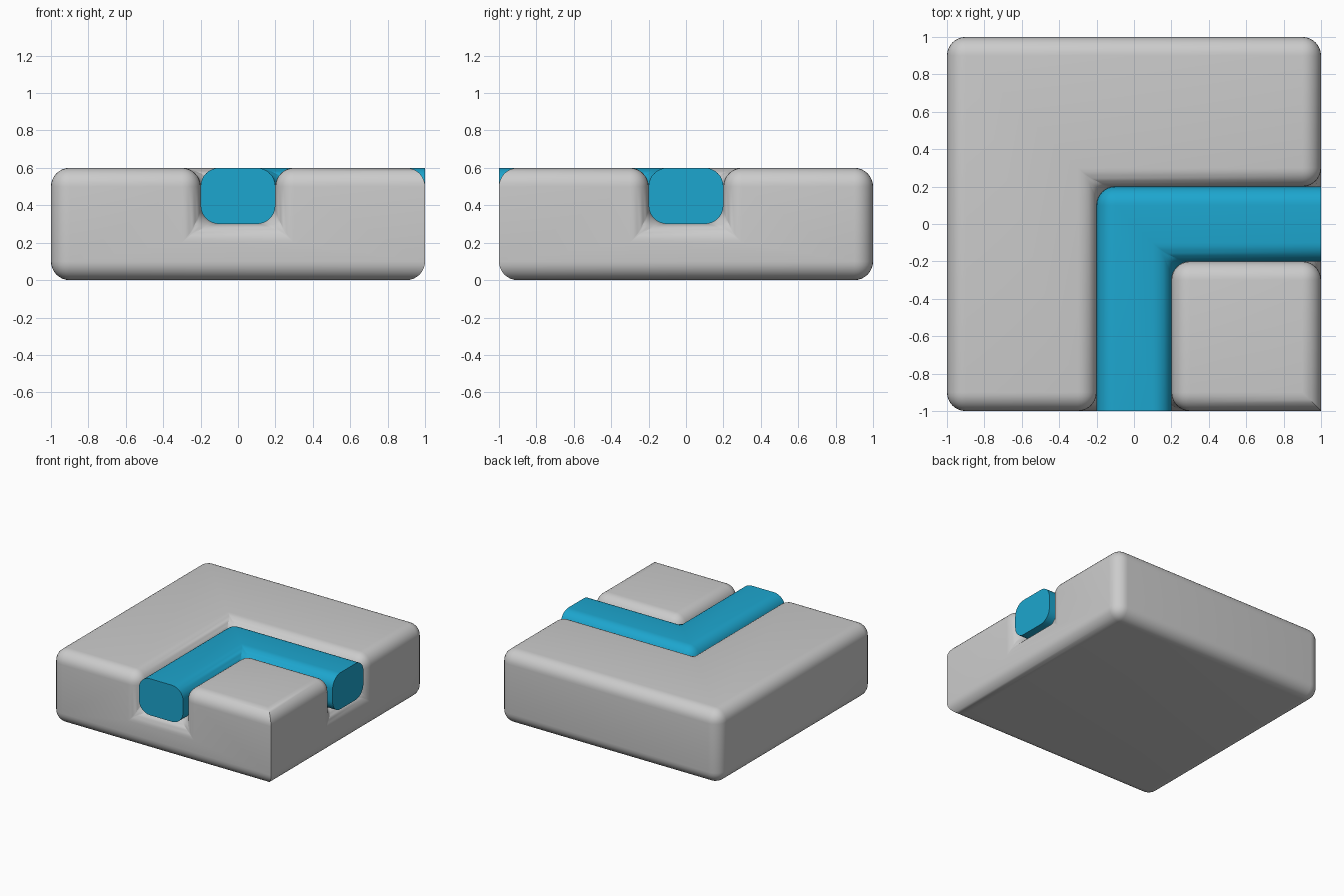
import bpy, bmesh
from mathutils import Vector

if "Cube" in bpy.data.objects:
    bpy.data.objects.remove(bpy.data.objects["Cube"])

W, H, FLOOR, R, SEG = 0.2, 0.6, 0.3, 0.1, 8

# Plan outlines: channel, block around it, and the small corner island
CHANNEL = [(-W, -1), (W, -1), (W, -W), (1, -W), (1, W), (-W, W)]
AROUND = [(-1, -1), (-W, -1), (-W, W), (1, W), (1, 1), (-1, 1)]
ISLAND = [(W, -1), (1, -1), (1, -W), (W, -W)]


def flat(outline, z):
    return [(x, y, z) for x, y in outline]


def wall(a, b, z0, z1):
    return [(*a, z0), (*b, z0), (*b, z1), (*a, z1)]


def build(name, faces, keep_sharp, color=None):
    """Weld the faces into a solid and round every edge not kept sharp."""
    bm = bmesh.new()
    for pts in faces:
        bm.faces.new([bm.verts.new(p) for p in pts])
    bmesh.ops.remove_doubles(bm, verts=bm.verts[:], dist=1e-4)
    bmesh.ops.recalc_face_normals(bm, faces=bm.faces[:])
    edges = [e for e in bm.edges if not keep_sharp(e.verts[0].co, e.verts[1].co)]
    bmesh.ops.bevel(bm, geom=edges, offset=R, offset_type='OFFSET', segments=SEG,
                    profile=0.5, affect='EDGES', clamp_overlap=False)
    bmesh.ops.recalc_face_normals(bm, faces=bm.faces[:])
    mesh = bpy.data.meshes.new(name)
    bm.to_mesh(mesh)
    bm.free()
    ob = bpy.data.objects.new(name, mesh)
    bpy.context.collection.objects.link(ob)
    if color:
        mat = bpy.data.materials.new(name + "_color")
        mat.diffuse_color = color
        mat.use_nodes = True
        mat.node_tree.nodes["Principled BSDF"].inputs["Base Color"].default_value = mat.diffuse_color
        mesh.materials.append(mat)
    bpy.ops.object.select_all(action='DESELECT')
    bpy.context.view_layer.objects.active = ob
    ob.select_set(True)
    bpy.ops.object.shade_smooth_by_angle()
    return ob


# Grey block with an L-shaped channel open to the front and right
section = [(-1, 0), (1, 0), (1, H), (W, H), (W, FLOOR), (-W, FLOOR), (-W, H), (-1, H)]
block = [
    flat([(-1, -1), (1, -1), (1, 1), (-1, 1)], 0),
    flat(AROUND, H), flat(ISLAND, H), flat(CHANNEL, FLOOR),
    [(s, -1, z) for s, z in section],
    [(1, s, z) for s, z in section],
    wall((-1, -1), (-1, 1), 0, H),
    wall((-1, 1), (1, 1), 0, H),
    wall((-W, -1), (-W, W), FLOOR, H),
    wall((-W, W), (1, W), FLOOR, H),
    wall((W, -1), (W, -W), FLOOR, H),
    wall((W, -W), (1, -W), FLOOR, H),
]


def front_right_corner(a, b):
    return all((v.xy - Vector((1, -1))).length < 1e-3 for v in (a, b))


build("base_block", block, front_right_corner)

# Blue L-shaped bar in the channel, with flat ends
bar = [flat(CHANNEL, FLOOR), flat(CHANNEL, H)]
bar += [wall(CHANNEL[i - 1], CHANNEL[i], FLOOR, H) for i in range(6)]


def on_end(a, b):
    return (a.y < -0.99 and b.y < -0.99) or (a.x > 0.99 and b.x > 0.99)


build("channel_bar", bar, on_end, (0.012, 0.38, 0.62, 1))
